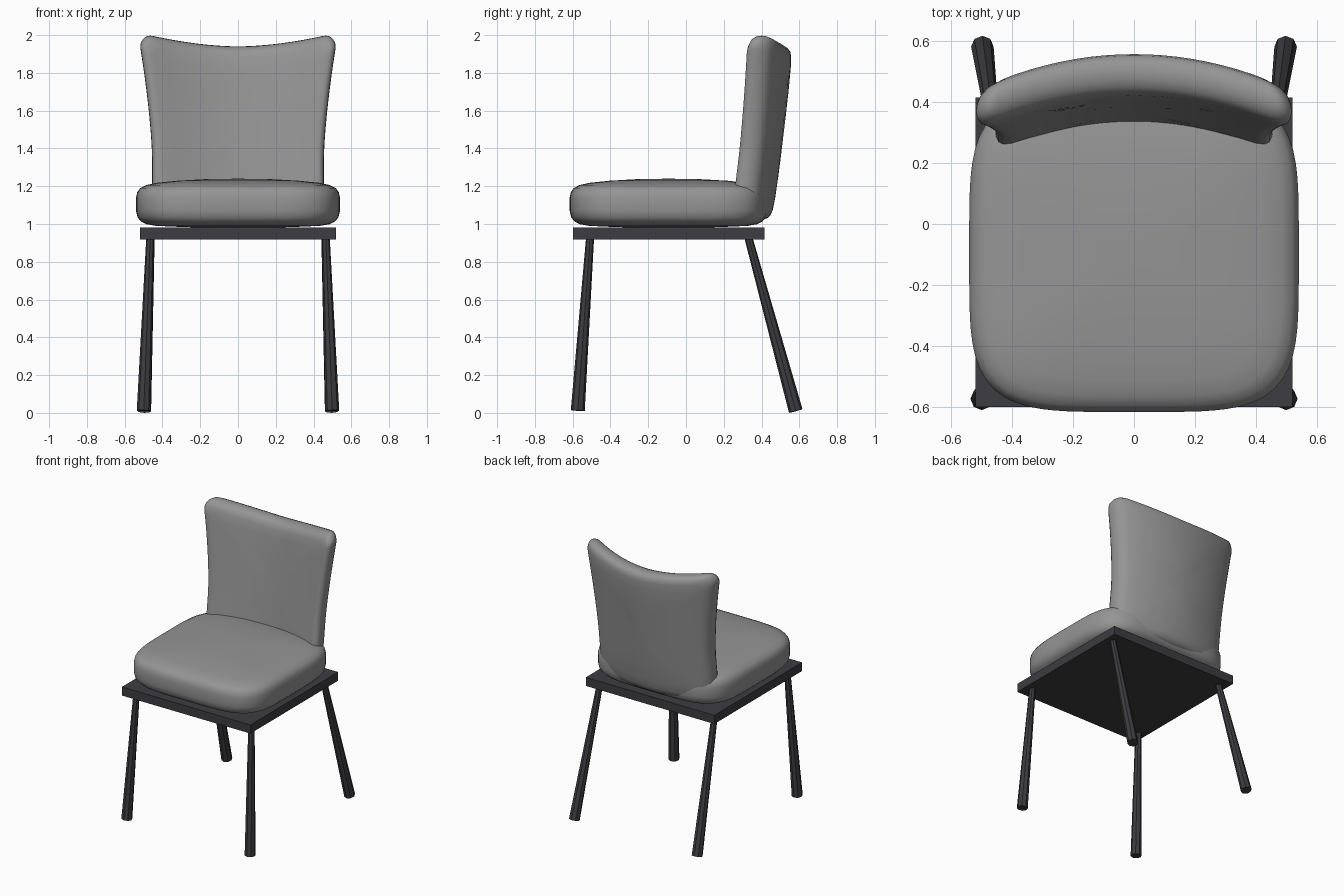
import bpy, bmesh, math
from mathutils import Vector

if "Cube" in bpy.data.objects:
    bpy.data.objects.remove(bpy.data.objects["Cube"])


def material(name, rgb):
    m = bpy.data.materials.new(name)
    m.diffuse_color = (*rgb, 1)
    m.use_nodes = True
    m.node_tree.nodes["Principled BSDF"].inputs["Base Color"].default_value = m.diffuse_color
    return m


GREY = material("grey upholstery", (0.30, 0.30, 0.305))
DARK = material("dark frame", (0.047, 0.046, 0.053))


def finish(name, bm, mat, smooth):
    bmesh.ops.recalc_face_normals(bm, faces=bm.faces)
    for f in bm.faces:
        f.smooth = smooth
    me = bpy.data.meshes.new(name)
    bm.to_mesh(me)
    bm.free()
    me.materials.append(mat)
    ob = bpy.data.objects.new(name, me)
    bpy.context.collection.objects.link(ob)
    return ob


def pad(name, outline, rings, place, mat):
    """Closed soft form: an outline scaled through (scale, depth) rings, then placed."""
    bm = bmesh.new()
    loops = [[bm.verts.new(place(p * s, q * s, d)) for p, q in outline]
             for s, d in rings[1:-1]]
    n = len(outline)
    for a, b in zip(loops, loops[1:]):
        for i in range(n):
            j = (i + 1) % n
            bm.faces.new((a[i], a[j], b[j], b[i]))
    for loop, (_, d) in ((loops[0], rings[0]), (loops[-1], rings[-1])):
        tip = bm.verts.new(place(0, 0, d))
        for i in range(n):
            bm.faces.new((loop[i], loop[(i + 1) % n], tip))
    return finish(name, bm, mat, True)


def superellipse(power, n):
    pts = []
    for i in range(n):
        a = 2 * math.pi * i / n
        c, s = math.cos(a), math.sin(a)
        k = (abs(c) ** power + abs(s) ** power) ** (-1 / power)
        pts.append((c * k, s * k))
    return pts


def rounded_square(r, arc, edge):
    pts = []
    for k in range(4):
        turn = k * math.pi / 2
        c, s = round(math.cos(turn)), round(math.sin(turn))
        local = [(1, -1 + r + (2 - 2 * r) * i / edge) for i in range(edge)]
        local += [(1 - r + r * math.cos(math.pi / 2 * i / arc),
                   1 - r + r * math.sin(math.pi / 2 * i / arc)) for i in range(arc)]
        pts += [(c * x - s * y, s * x + c * y) for x, y in local]
    return pts


# Seat cushion
pad("seat_cushion", superellipse(4.4, 96),
    [(0, 0.98), (0.5, 0.983), (0.8, 0.99), (0.9, 0.999), (0.95, 1.013), (0.985, 1.035),
     (1, 1.07), (1, 1.14), (0.988, 1.168), (0.96, 1.19), (0.9, 1.206), (0.8, 1.218),
     (0.6, 1.229), (0.3, 1.238), (0, 1.24)],
    lambda p, q, d: (0.54 * p, -0.093 + 0.523 * q, d), GREY)


# Backrest: flared, dished and leaning back
def backrest_point(p, q, d):
    top = 1.94 + 0.061 * min(1, abs(p) / 0.9) ** 1.8
    z = 1.02 + (q + 1) / 2 * (top - 1.02)
    flare = max(0, (z - 1.35) / 0.6) ** 1.5
    x = p * (0.455 + 0.065 * flare)
    y = 0.41 + 0.12 * (z - 1.23) - 0.47 * x * x + d
    return (x, y, z)


pad("backrest", rounded_square(0.15, 8, 16),
    [(0, -0.072), (0.25, -0.072), (0.5, -0.072), (0.75, -0.071), (0.88, -0.068),
     (0.94, -0.06), (0.975, -0.045), (0.995, -0.022), (1, 0), (0.995, 0.022),
     (0.975, 0.045), (0.94, 0.06), (0.88, 0.068), (0.75, 0.073), (0.5, 0.076),
     (0.25, 0.077), (0, 0.077)],
    backrest_point, GREY)

# Seat plate
bm = bmesh.new()
bmesh.ops.create_cube(bm, size=1)
for v in bm.verts:
    v.co = (v.co.x * 1.04, v.co.y * 1.014 - 0.092, v.co.z * 0.063 + 0.949)
finish("seat_plate", bm, DARK, False)


# Tapered eight-sided legs, splayed outwards
def leg(name, bottom, top):
    bottom, top = Vector(bottom), Vector(top)
    axis = top - bottom
    bm = bmesh.new()
    bmesh.ops.create_cone(bm, cap_ends=True, segments=8, radius1=0.037, radius2=0.021,
                          depth=axis.length)
    ob = finish(name, bm, DARK, False)
    ob.location = (bottom + top) / 2
    ob.rotation_mode = 'QUATERNION'
    ob.rotation_quaternion = Vector((0, 0, 1)).rotation_difference(axis)


for side, s in (("left", -1), ("right", 1)):
    leg("front_leg_" + side, (s * 0.499, -0.573, 0.012), (s * 0.464, -0.507, 0.94))
    leg("back_leg_" + side, (s * 0.497, 0.581, 0.01), (s * 0.462, 0.327, 0.94))
